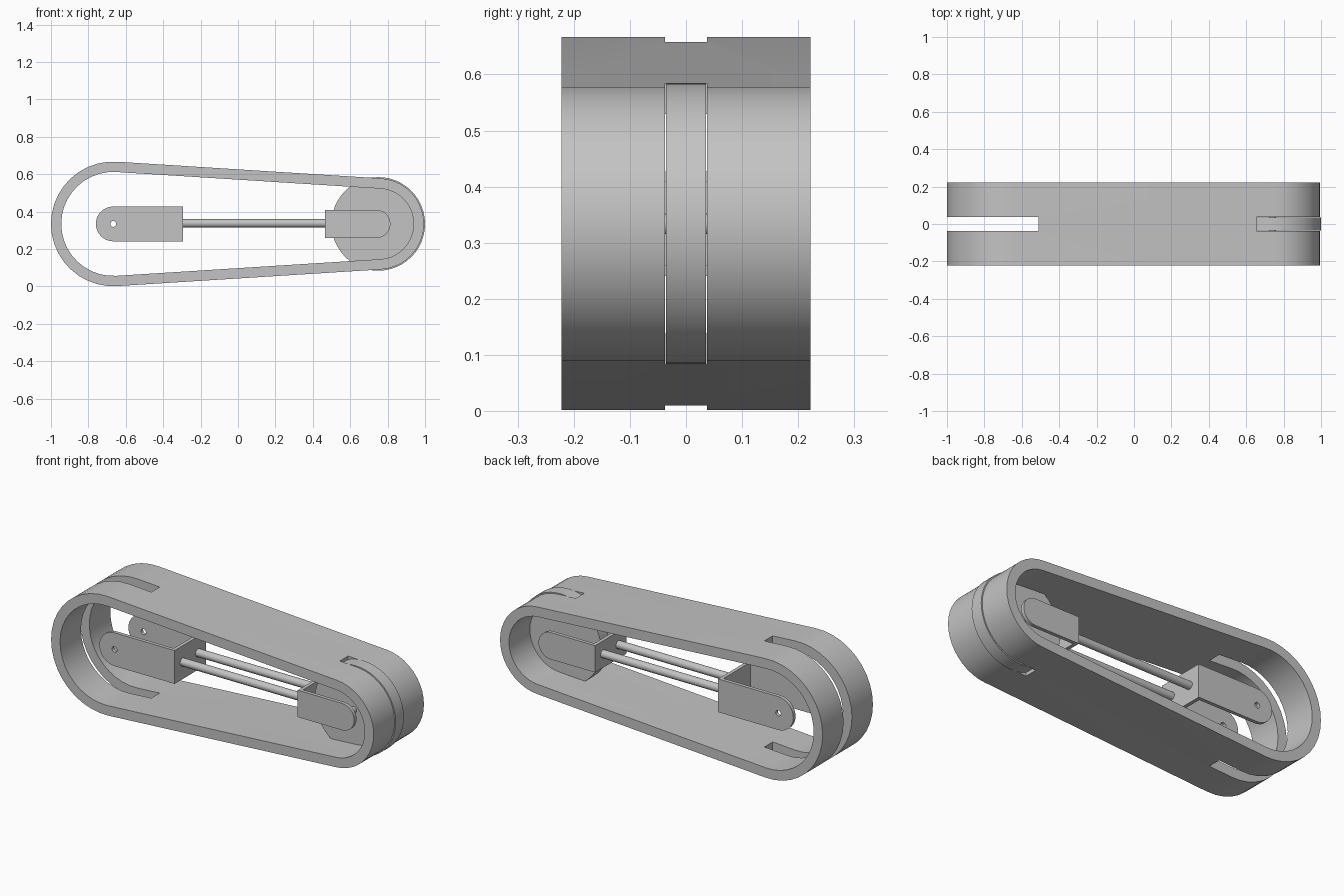
import bpy, bmesh
from math import pi, sin, cos, asin, radians

if "Cube" in bpy.data.objects:
    bpy.data.objects.remove(bpy.data.objects["Cube"])

ZC = 0.334                       # height of both pivots
REAR, FRONT = -0.667, 0.75       # pivot positions along x
R_REAR, R_FRONT = 0.333, 0.244   # outer band radii
WALL = 0.055

grey = bpy.data.materials.new("plain_grey")
grey.use_nodes = True
grey.diffuse_color = (0.55, 0.55, 0.55, 1)
grey.node_tree.nodes["Principled BSDF"].inputs["Base Color"].default_value = (0.55, 0.55, 0.55, 1)


def arc(cx, r, a0, a1, n):
    """Points on an arc in the x-z plane around a pivot."""
    return [(cx + r * cos(a0 + (a1 - a0) * i / n), ZC + r * sin(a0 + (a1 - a0) * i / n))
            for i in range(n + 1)]


def prism(name, outline, y0, y1):
    """Solid with an x-z outline, reaching from y0 to y1."""
    bm = bmesh.new()
    base = bm.faces.new([bm.verts.new((x, y0, z)) for x, z in outline])
    res = bmesh.ops.extrude_face_region(bm, geom=[base])
    moved = [v for v in res["geom"] if isinstance(v, bmesh.types.BMVert)]
    bmesh.ops.translate(bm, verts=moved, vec=(0, y1 - y0, 0))
    bmesh.ops.recalc_face_normals(bm, faces=bm.faces)
    mesh = bpy.data.meshes.new(name)
    bm.to_mesh(mesh)
    bm.free()
    mesh.materials.append(grey)
    obj = bpy.data.objects.new(name, mesh)
    bpy.context.collection.objects.link(obj)
    return obj


def box(name, x0, x1, y0, y1, z0, z1):
    return prism(name, [(x0, z0), (x1, z0), (x1, z1), (x0, z1)], y0, y1)


def activate(obj):
    bpy.ops.object.select_all(action='DESELECT')
    obj.select_set(True)
    bpy.context.view_layer.objects.active = obj


def cut(obj, cutter):
    """Subtract the cutter and throw it away."""
    activate(obj)
    mod = obj.modifiers.new("cut", 'BOOLEAN')
    mod.operation, mod.solver, mod.object = 'DIFFERENCE', 'EXACT', cutter
    bpy.ops.object.modifier_apply(modifier=mod.name)
    bpy.data.objects.remove(cutter)


def smooth(obj):
    activate(obj)
    bpy.ops.object.shade_smooth_by_angle(angle=radians(30))


def disc(name, cx, r, y0, y1, n):
    return prism(name, arc(cx, r, 0, 2 * pi, n)[:-1], y0, y1)


def rod(name, x0, x1, y, r):
    bpy.ops.mesh.primitive_cylinder_add(vertices=24, radius=r, depth=x1 - x0,
                                        location=((x0 + x1) / 2, y, ZC + 0.003),
                                        rotation=(0, pi / 2, 0))
    obj = bpy.context.object
    obj.name = name
    obj.data.materials.append(grey)
    smooth(obj)


# Outer band: a tapered loop around the two pivots
def band_outline(inset):
    a = pi / 2 - asin((R_REAR - R_FRONT) / (FRONT - REAR))
    return (arc(FRONT, R_FRONT - inset, -a, a, 20)
            + arc(REAR, R_REAR - inset, a, 2 * pi - a, 20))


band = prism("outer_band", band_outline(0), -0.222, 0.222)
cut(band, prism("band_opening", band_outline(WALL), -0.4, 0.4))

# Slots around both ends of the band
SLOT = 0.037
cut(band, box("rear_slot", -1.2, -0.51, -SLOT, SLOT, -0.2, 0.9))
cut(band, box("front_slot", 0.655, 1.2, -SLOT, SLOT, -0.2, 0.9))
smooth(band)

# Wheel in the front slot, with its axle
smooth(disc("wheel", FRONT, 0.25, -0.036, 0.036, 48))
smooth(disc("wheel_axle", FRONT - 0.01, 0.018, -0.125, 0.125, 20))

# Forks: two rounded arms and an end plate each
HALF, ARM = 0.138, 0.02


def fork(name, pivot, r, end, hole):
    if end > pivot:
        outline = arc(pivot, r, pi / 2, 3 * pi / 2, 16) + [(end, ZC - r), (end, ZC + r)]
        plate = (end - ARM, end)
    else:
        outline = arc(pivot, r, -pi / 2, pi / 2, 16) + [(end, ZC + r), (end, ZC - r)]
        plate = (end, end + ARM)
    for side, y in (("right", -HALF), ("left", HALF - ARM)):
        arm = prism(f"{name}_{side}_arm", outline, y, y + ARM)
        if hole:
            cut(arm, disc("pin_hole", pivot, hole, y - 0.1, y + 0.1, 16))
        smooth(arm)
    box(f"{name}_plate", *plate, ARM - HALF, HALF - ARM, ZC - r, ZC + r)


fork("rear_fork", REAR, 0.093, -0.295, 0.016)
fork("front_fork", FRONT - 0.01, 0.075, 0.465, 0)

# Twin rods joining the forks
for side, y in (("right", -0.068), ("left", 0.068)):
    rod(f"{side}_rod", -0.3, 0.47, y, 0.022)
